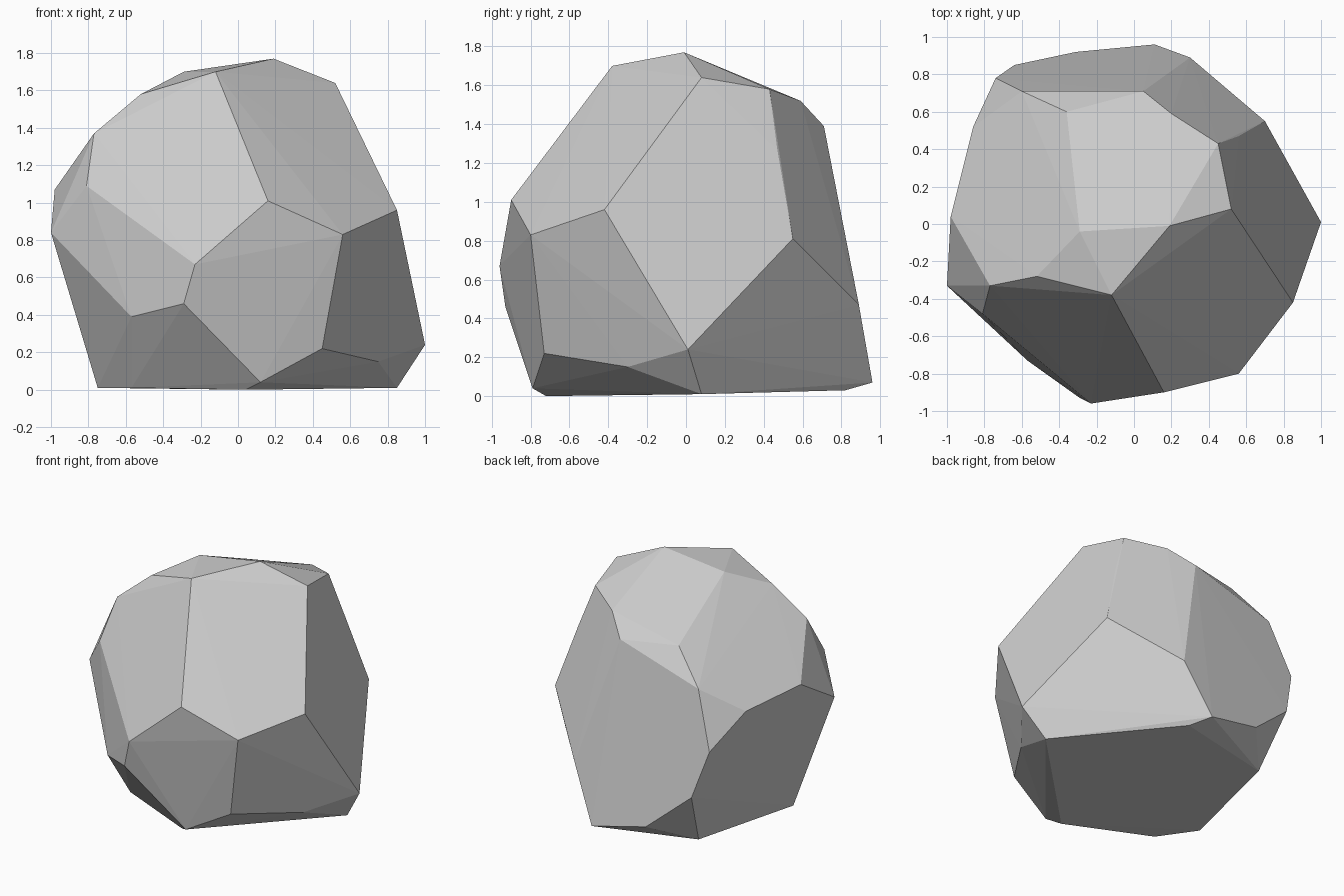
import bpy
import bmesh

# Remove the default object
default_cube = bpy.data.objects.get("Cube")
if default_cube:
    bpy.data.objects.remove(default_cube, do_unlink=True)


def make_material(name, grey):
    """One flat colour, for the viewport and for renders."""
    material = bpy.data.materials.new(name)
    material.use_nodes = True
    colour = (grey, grey, grey, 1)
    material.diffuse_color = colour
    shader = next(n for n in material.node_tree.nodes if n.type == 'BSDF_PRINCIPLED')
    shader.inputs["Base Color"].default_value = colour
    shader.inputs["Roughness"].default_value = 0.9
    return material


def make_faceted_stone(name, corner_groups, material):
    """Wrap a tight flat-sided skin around the chiselled corners."""
    bm = bmesh.new()
    for group in corner_groups:
        for corner in group:
            bm.verts.new(corner)
    hull = bmesh.ops.convex_hull(bm, input=bm.verts[:])
    # Drop any corner that ended up inside the skin
    loose = [v for v in hull["geom_interior"] if isinstance(v, bmesh.types.BMVert)]
    if loose:
        bmesh.ops.delete(bm, geom=loose, context='VERTS')
    bmesh.ops.recalc_face_normals(bm, faces=bm.faces[:])
    for face in bm.faces:
        face.smooth = False
    mesh = bpy.data.meshes.new(name)
    bm.to_mesh(mesh)
    bm.free()
    mesh.materials.append(material)
    stone = bpy.data.objects.new(name, mesh)
    bpy.context.collection.objects.link(stone)
    return stone


# Foot: the resting facet and the chips around it
foot = [
    (.04, -.72, 0), (.12, -.79, .04), (.85, .08, .01), (.2, .82, .03),
    (.11, .96, .07), (-.56, .65, .03), (-.75, -.2, .01), (-.57, -.46, .01),
    (.45, -.73, .22), (.75, -.3, .15), (1, .01, .24), (-.31, .92, .16),
]

# Belly: the widest corners
belly = [
    (-.57, -.73, .39), (-.29, -.93, .46), (-.23, -.96, .67), (.56, -.8, .83),
    (.85, -.42, .96), (.7, .55, .81), (.3, .89, .47), (-.64, .85, .44),
    (-.74, .78, .78), (-1, -.33, .84),
]

# Shoulder: where the sides lean inwards
shoulder = [
    (.16, -.9, 1.01), (-.81, -.48, 1.09), (-.98, .04, 1.07), (-.86, .52, 1.02),
    (-.6, .71, 1.19), (.56, .47, 1.27), (.05, .71, 1.39), (-.77, -.33, 1.37),
    (-.36, .6, 1.41),
]

# Crown: the gently sloping top
crown = [
    (-.52, -.28, 1.58), (-.12, -.38, 1.7), (-.29, -.04, 1.7), (.19, -.01, 1.77),
    (.52, .08, 1.64), (.45, .43, 1.58), (.2, .59, 1.52),
]

stone_grey = make_material("stone grey", 0.6)
make_faceted_stone("boulder", (foot, belly, shoulder, crown), stone_grey)
